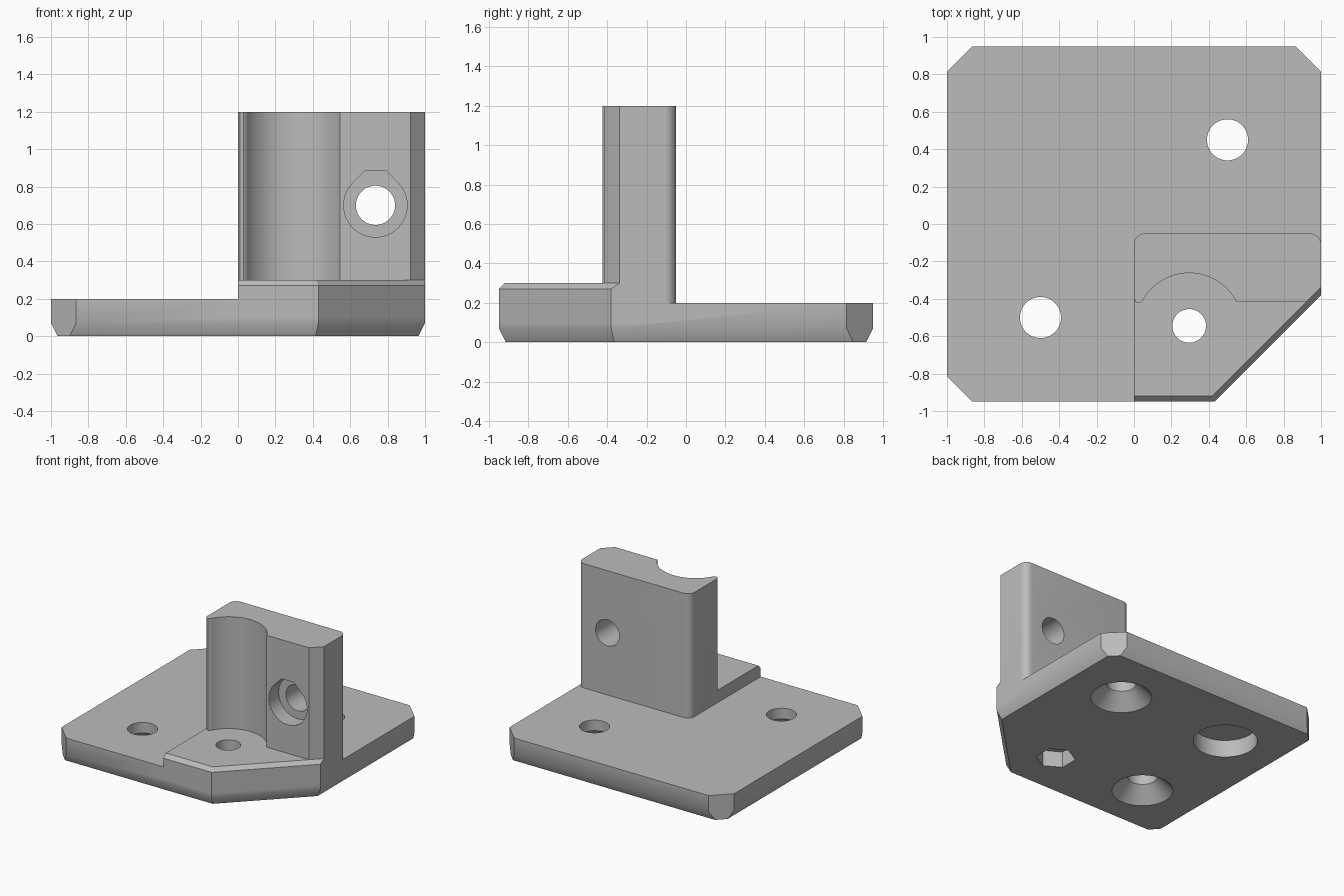
import bpy, bmesh
from math import sin, cos, radians, sqrt
from mathutils import Matrix

cube = bpy.data.objects.get("Cube")
if cube:
    bpy.data.objects.remove(cube, do_unlink=True)

grey = bpy.data.materials.new("light grey plastic")
grey.use_nodes = True
colour = (0.5, 0.5, 0.5, 1)
grey.diffuse_color = colour
grey.node_tree.nodes["Principled BSDF"].inputs["Base Color"].default_value = colour


def arc(cx, cy, r, start, end, n):
    angles = [radians(start + (end - start) * i / n) for i in range(n + 1)]
    return [(cx + r * cos(a), cy + r * sin(a)) for a in angles]


def circle(cx, cy, r, n=48, start=0):
    return arc(cx, cy, r, start, start + 360, n)[:-1]


def loft(name, rings, matrix=Matrix()):
    """Solid from (outline, height) rings with equal point counts."""
    bm = bmesh.new()
    loops = [[bm.verts.new((x, y, z)) for x, y in pts] for pts, z in rings]
    bm.faces.new(loops[0][::-1])
    bm.faces.new(loops[-1])
    for a, b in zip(loops, loops[1:]):
        for i in range(len(a)):
            j = (i + 1) % len(a)
            bm.faces.new((a[i], a[j], b[j], b[i]))
    bmesh.ops.transform(bm, matrix=matrix, verts=bm.verts)
    bmesh.ops.recalc_face_normals(bm, faces=bm.faces)
    mesh = bpy.data.meshes.new(name)
    bm.to_mesh(mesh)
    bm.free()
    mesh.materials.append(grey)
    obj = bpy.data.objects.new(name, mesh)
    bpy.context.collection.objects.link(obj)
    return obj


def combine(target, tool, operation):
    mod = target.modifiers.new(operation, 'BOOLEAN')
    mod.operation = operation
    mod.solver = 'EXACT'
    mod.object = tool
    bpy.context.view_layer.objects.active = target
    bpy.ops.object.modifier_apply(modifier=mod.name)
    bpy.data.objects.remove(tool, do_unlink=True)


# Base plate: cut corners, one long diagonal, chamfered underside
DIAG = 1.38


def plate_outline(inset):
    w, h, c = 1 - inset, 0.95 - inset, 1.815
    d = DIAG - sqrt(2) * inset
    return [(-w, w - c), (h - c, -h), (d - h, -h), (w, w - d),
            (w, c - w), (c - h, h), (h - c, h), (-w, c - w)]


bracket = loft("bracket", [(plate_outline(0.035), 0), (plate_outline(0), 0.07),
                           (plate_outline(0), 0.2)])


# Raised pad with chamfered front and diagonal edges
def pad_outline(inset):
    front, d = inset - 0.95, DIAG - sqrt(2) * inset
    return [(0, front), (d + front, front), (1, 1 - d), (1, -0.2), (0, -0.2)]


pad = loft("raised_pad", [(pad_outline(0), 0.1), (pad_outline(0), 0.27),
                          (pad_outline(0.03), 0.3)])
combine(bracket, pad, 'UNION')

# Upright wall with rounded back corners and a half-round rod channel
FRONT = -0.415
d = DIAG - sqrt(2) * 0.03
wall_outline = (arc(0.94, -0.11, 0.06, 0, 90, 8) + arc(0.06, -0.11, 0.06, 90, 180, 8)
                + [(0, -0.4), (0.01, -0.417), (0.03, -0.424)]
                + arc(0.295, -0.545, 0.283, 152.7, 27.3, 32)
                + [(d + FRONT, FRONT), (1, 1 - d)])
wall = loft("upright_wall", [(wall_outline, 0.1), (wall_outline, 1.2)])
combine(bracket, wall, 'UNION')

# Countersunk mounting holes
for x, y in ((-0.5, -0.5), (0.5, 0.45)):
    rings = [(0.235, -0.01), (0.225, 0), (0.11, 0.115), (0.11, 0.4)]
    hole = loft("screw_hole", [(circle(x, y, r), z) for r, z in rings])
    combine(bracket, hole, 'DIFFERENCE')

# Blind round pocket underneath
pocket = loft("pocket", [(circle(-0.5, 0.45, 0.235), z) for z in (-0.1, 0.14)])
combine(bracket, pocket, 'DIFFERENCE')

# Pad hole with hexagonal nut recess below
bore = loft("pad_hole", [(circle(0.295, -0.545, 0.09), z) for z in (-0.1, 0.5)])
combine(bracket, bore, 'DIFFERENCE')
nut = loft("nut_recess", [(circle(0.295, -0.545, 0.145, 6, 30), z) for z in (-0.1, 0.13)])
combine(bracket, nut, 'DIFFERENCE')

# Cross hole through the wall with a flat-topped teardrop counterbore
facing = Matrix.Rotation(radians(90), 4, 'X')
cross = loft("cross_hole", [(circle(0.735, 0.7, 0.105), z) for z in (0, 0.6)], facing)
combine(bracket, cross, 'DIFFERENCE')
drop = arc(0.735, 0.7, 0.17, 135, 405, 36) + [(0.79, 0.885), (0.68, 0.885)]
recess = loft("counterbore", [(drop, z) for z in (0.29, 0.6)], facing)
combine(bracket, recess, 'DIFFERENCE')

# Smooth curved surfaces, keep crisp edges
bpy.ops.object.select_all(action='DESELECT')
bracket.select_set(True)
bpy.context.view_layer.objects.active = bracket
bpy.ops.object.shade_smooth_by_angle(angle=radians(30))
